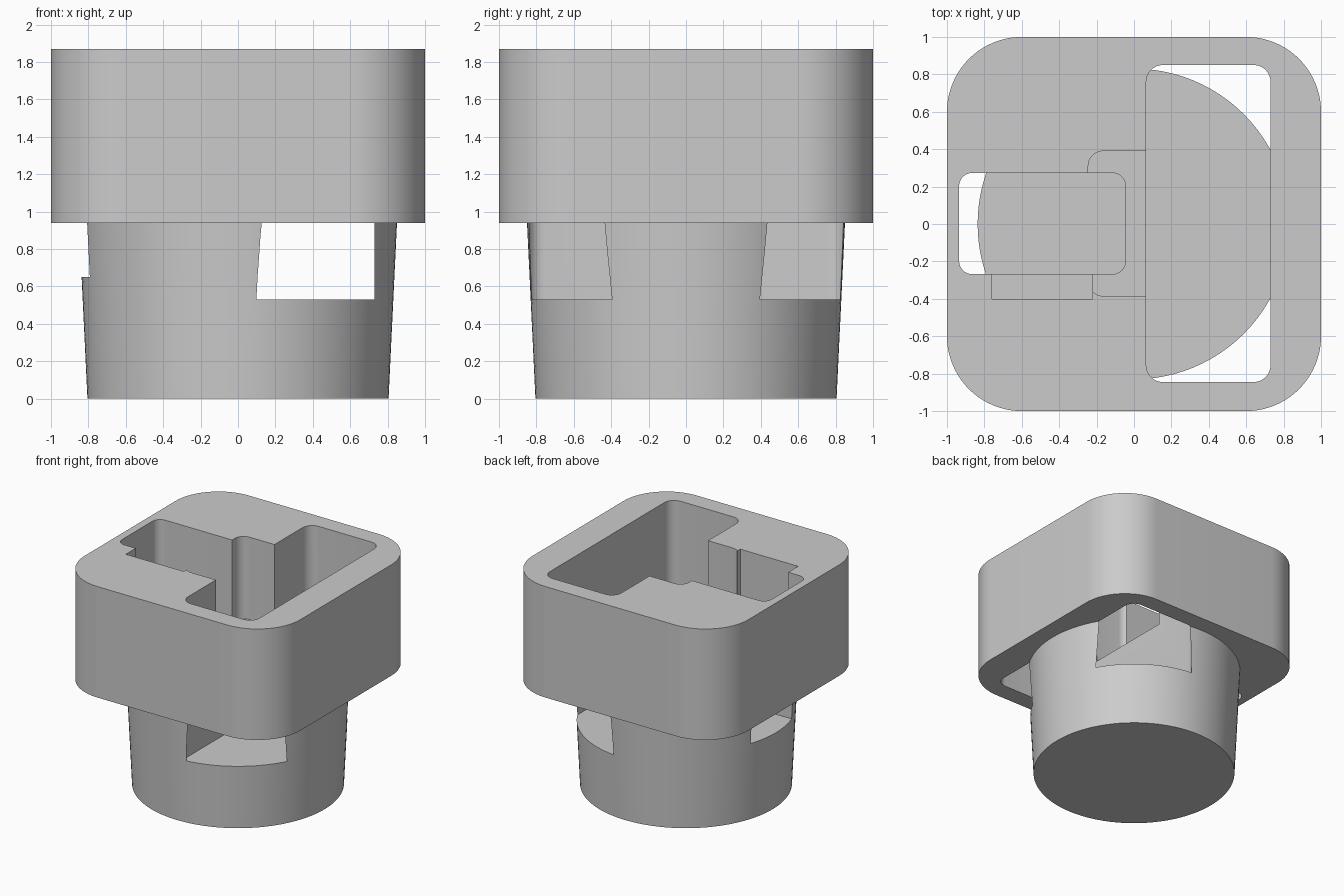
import bpy, bmesh
from math import cos, sin, pi, radians

old = bpy.data.objects.get("Cube")
if old:
    bpy.data.objects.remove(old, do_unlink=True)

grey = bpy.data.materials.new("plain grey")
grey.use_nodes = True
grey.diffuse_color = (0.6, 0.6, 0.6, 1)
grey.node_tree.nodes["Principled BSDF"].inputs["Base Color"].default_value = (0.6, 0.6, 0.6, 1)


def loft(name, lower, upper, z0, z1):
    """Closed solid between two matching outlines."""
    bm = bmesh.new()
    a = [bm.verts.new((x, y, z0)) for x, y in lower]
    b = [bm.verts.new((x, y, z1)) for x, y in upper]
    n = len(a)
    bm.faces.new(a[::-1])
    bm.faces.new(b)
    for i in range(n):
        j = (i + 1) % n
        bm.faces.new((a[i], a[j], b[j], b[i]))
    mesh = bpy.data.meshes.new(name)
    bm.to_mesh(mesh)
    bm.free()
    mesh.materials.append(grey)
    ob = bpy.data.objects.new(name, mesh)
    bpy.context.collection.objects.link(ob)
    return ob


def rounded(x0, x1, y0, y1, r, seg):
    """Counter-clockwise rectangle outline with rounded corners."""
    if r == 0:
        return [(x0, y0), (x1, y0), (x1, y1), (x0, y1)]
    centres = [(x1 - r, y1 - r), (x0 + r, y1 - r), (x0 + r, y0 + r), (x1 - r, y0 + r)]
    return [(cx + r * cos((k + i / seg) * pi / 2), cy + r * sin((k + i / seg) * pi / 2))
            for k, (cx, cy) in enumerate(centres) for i in range(seg + 1)]


def prism(name, x0, x1, y0, y1, z0, z1, r=0, seg=8):
    outline = rounded(x0, x1, y0, y1, r, seg)
    return loft(name, outline, outline, z0, z1)


def circle(r, n=96):
    return [(r * cos(2 * pi * i / n), r * sin(2 * pi * i / n)) for i in range(n)]


def combine(body, tool, operation):
    bpy.context.view_layer.objects.active = body
    mod = body.modifiers.new("combine", "BOOLEAN")
    mod.operation = operation
    mod.solver = "EXACT"
    mod.object = tool
    bpy.ops.object.modifier_apply(modifier=mod.name)
    bpy.data.objects.remove(tool, do_unlink=True)


# Rounded square head with a tapered round plug below it
body = prism("socket_body", -1, 1, -1, 1, 0.94, 1.87, 0.4, 20)
plug = loft("tapered_plug", circle(0.805), circle(0.853), 0, 1.0)
combine(body, plug, "UNION")

# Stepped pockets sunk from the top
top = 2.0
pockets = [
    prism("wide_pocket", 0.065, 0.73, -0.845, 0.85, 0.53, top, 0.09),
    prism("narrow_pocket", -0.935, -0.045, -0.268, 0.273, 0.65, top, 0.07),
    prism("middle_pocket", -0.245, 0.4, -0.385, 0.39, 1.18, top, 0.08),
    prism("side_recess", -0.76, -0.223, -0.4, -0.1, 1.0, top),
]
for pocket in pockets:
    combine(body, pocket, "DIFFERENCE")

# Smooth curves, crisp edges
bpy.ops.object.select_all(action="DESELECT")
body.select_set(True)
bpy.context.view_layer.objects.active = body
bpy.ops.object.shade_smooth_by_angle(angle=radians(30))
